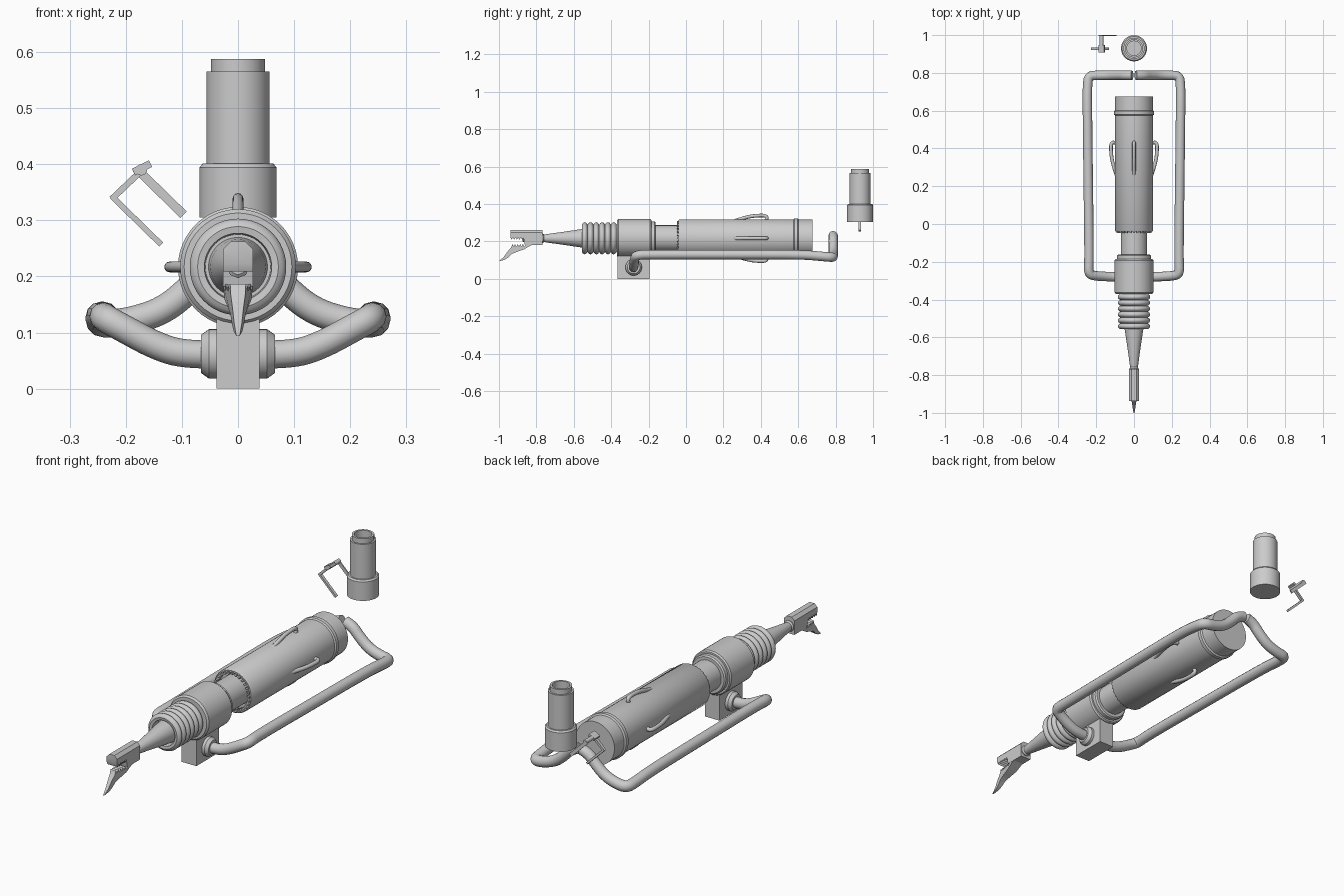
import bpy, bmesh, math
from mathutils import Vector, Matrix

if "Cube" in bpy.data.objects:
    bpy.data.objects.remove(bpy.data.objects["Cube"])

ZC = 0.217  # height of the main tool axis


def finish(bm, name):
    bmesh.ops.recalc_face_normals(bm, faces=bm.faces)
    me = bpy.data.meshes.new(name)
    bm.to_mesh(me)
    bm.free()
    ob = bpy.data.objects.new(name, me)
    bpy.context.collection.objects.link(ob)
    return ob


def lathe(name, prof, axis='Y', loc=(0, 0, ZC), n=48):
    """Revolve (position, radius) pairs about an axis; both ends are capped."""
    bm = bmesh.new()
    rings = []
    for p, r in prof:
        ring = []
        for i in range(n):
            a = 2 * math.pi * i / n
            c, s = r * math.cos(a), r * math.sin(a)
            co = {'X': (p, c, s), 'Y': (c, p, s), 'Z': (c, s, p)}[axis]
            ring.append(bm.verts.new(Vector(co) + Vector(loc)))
        rings.append(ring)
    for a, b in zip(rings, rings[1:]):
        for i in range(n):
            j = (i + 1) % n
            bm.faces.new((a[i], a[j], b[j], b[i]))
    bm.faces.new(rings[0])
    bm.faces.new(rings[-1])
    return finish(bm, name)


def prism(name, pts, width, bevel_above=None):
    """Extrude a (y, z) side profile symmetrically in x; width is a function of y."""
    bm = bmesh.new()
    l, r = [[bm.verts.new((s * width(y), y, z)) for y, z in pts] for s in (-1, 1)]
    bm.faces.new(l)
    bm.faces.new(r)
    for i in range(len(pts)):
        j = (i + 1) % len(pts)
        bm.faces.new((l[i], l[j], r[j], r[i]))
    if bevel_above:
        es = [e for e in bm.edges if all(v.co.z > bevel_above for v in e.verts)
              and abs(e.verts[0].co.x - e.verts[1].co.x) < 0.001]
        bmesh.ops.bevel(bm, geom=es, offset=0.014, segments=1, affect='EDGES')
    return finish(bm, name)


def tube(name, pts, radius):
    cu = bpy.data.curves.new(name, 'CURVE')
    cu.dimensions = '3D'
    cu.bevel_depth, cu.bevel_resolution, cu.use_fill_caps = radius, 4, True
    sp = cu.splines.new('NURBS')
    sp.points.add(len(pts) - 1)
    for q, p in zip(sp.points, pts):
        q.co = (*p, 1)
    sp.order_u, sp.resolution_u, sp.use_endpoint_u = 3, 6, True
    ob = bpy.data.objects.new(name, cu)
    bpy.context.collection.objects.link(ob)
    return ob


def box(name, loc, size, rot_y=0.0):
    bm = bmesh.new()
    m = Matrix.Translation(loc) @ Matrix.Rotation(rot_y, 4, 'Y') @ Matrix.Diagonal((*size, 1))
    bmesh.ops.create_cube(bm, size=1, matrix=m)
    return finish(bm, name)


def strip(name, a, b, y, width, depth):
    """Flat bar between two (x, z) points."""
    dx, dz = b[0] - a[0], b[1] - a[1]
    return box(name, ((a[0] + b[0]) / 2, y, (a[1] + b[1]) / 2),
               (math.hypot(dx, dz), depth, width), -math.atan2(dz, dx))


# Main grip with hollow front lip and raised rear band
lathe("main_grip", [(-0.01, 0.06), (-0.01, 0.088), (-0.04, 0.088), (-0.04, 0.097), (-0.034, 0.101),
                    (0.575, 0.101), (0.58, 0.107), (0.597, 0.107), (0.602, 0.1), (0.675, 0.1)])
for i in range(28):
    a = 2 * math.pi * i / 28
    box(f"grip_tooth_{i}", (0.087 * math.cos(a), -0.035, ZC + 0.087 * math.sin(a)),
        (0.012, 0.024, 0.009), -a)

# Neck and collar
lathe("neck", [(-0.18, 0.07), (0.0, 0.07)])
lathe("collar", [(-0.37, 0.075), (-0.37, 0.096), (-0.362, 0.103), (-0.192, 0.103), (-0.185, 0.098),
                 (-0.185, 0.09), (-0.168, 0.09), (-0.162, 0.084), (-0.162, 0.06)])

# Ribbed bellows, recessed at the front
ribs, pitch = 6, 0.031
prof = [(-0.52, 0.03), (-0.52, 0.058), (-0.555, 0.06)]
for k in range(ribs):
    y0 = -0.557 + k * pitch
    prof += [(y0 + pitch * t, 0.072 + 0.014 * math.sin(math.pi * t) ** 0.7)
             for t in (0.0, 0.12, 0.3, 0.5, 0.7, 0.88)]
lathe("bellows", prof + [(-0.368, 0.072)])

# Tapered nose
lathe("nose_cone", [(-0.785, 0.02), (-0.777, 0.025), (-0.765, 0.025), (-0.758, 0.02), (-0.74, 0.023),
                    (-0.66, 0.034), (-0.56, 0.049), (-0.515, 0.053)])

# Toothed jaws: fixed upper one, curved claw below
up = [(-0.768, 0.182), (-0.768, 0.262), (-0.938, 0.262), (-0.938, 0.222)]
for k in range(5):
    up += [(-0.932 + k * 0.014, 0.209), (-0.925 + k * 0.014, 0.222)]
prism("upper_jaw", up + [(-0.862, 0.182)], lambda y: 0.027, 0.255)
low = [(-0.815, 0.184), (-0.835, 0.176), (-0.865, 0.158), (-0.90, 0.146), (-0.93, 0.134),
       (-0.95, 0.115), (-0.97, 0.102), (-1.0, 0.094), (-0.975, 0.117), (-0.955, 0.145), (-0.935, 0.168)]
for k in range(5):
    low += [(-0.928 + k * 0.014, 0.187), (-0.921 + k * 0.014, 0.173)]
prism("lower_claw", low + [(-0.85, 0.187)], lambda y: 0.003 + 0.023 * min(1, (y + 1) / 0.15))
lathe("jaw_core", [(-0.875, 0.014), (-0.87, 0.02), (-0.80, 0.02)], n=8)

# Mounting block and side bosses
box("mount_block", (0, -0.28, 0.065), (0.077, 0.17, 0.13))
for s, side in ((1, "right"), (-1, "left")):
    lathe("boss_" + side, [(s * 0.03, 0.044), (s * 0.052, 0.044), (s * 0.066, 0.034), (s * 0.066, 0.02)],
          'X', (0, -0.28, 0.062), 32)
    # Bent side rail running from the boss round to the back
    path = [(0.05, -0.28, 0.061), (0.10, -0.28, 0.061), (0.15, -0.278, 0.078), (0.205, -0.275, 0.108),
            (0.242, -0.265, 0.128), (0.237, -0.19, 0.13), (0.242, 0.2, 0.13), (0.247, 0.62, 0.13),
            (0.247, 0.73, 0.12), (0.24, 0.785, 0.115), (0.19, 0.787, 0.12), (0.13, 0.787, 0.14),
            (0.08, 0.787, 0.183), (0.045, 0.787, 0.222), (0.01, 0.787, 0.232)]
    tube("rail_" + side, [(s * x, y, z) for x, y, z in path], 0.025)

# Four wire loops round the grip
for k in range(4):
    a = k * math.pi / 2
    loop = [(0.25, 0.09), (0.29, 0.103), (0.34, 0.117), (0.385, 0.122), (0.425, 0.122), (0.435, 0.108), (0.425, 0.09)]
    tube(f"grip_loop_{k}", [(r * math.cos(a), y, ZC + r * math.sin(a)) for y, r in loop], 0.0095)

# Separate stepped canister, open at the top
lathe("canister", [(0.305, 0.069), (0.394, 0.069), (0.401, 0.063), (0.401, 0.056), (0.565, 0.056),
                   (0.565, 0.048), (0.588, 0.048), (0.588, 0.038), (0.46, 0.038)], 'Z', (0, 0.93, 0))

# Separate bent bracket with pivot
strip("bracket_lower_leg", (-0.225, 0.343), (-0.137, 0.257), 0.928, 0.01, 0.014)
strip("bracket_bridge", (-0.225, 0.338), (-0.162, 0.398), 0.928, 0.011, 0.014)
strip("bracket_upper_leg", (-0.182, 0.393), (-0.097, 0.31), 0.997, 0.016, 0.006)
strip("bracket_head", (-0.186, 0.386), (-0.156, 0.401), 0.928, 0.013, 0.04)
lathe("bracket_pivot", [(0.91, 0.01), (0.998, 0.01)], 'Y', (-0.172, 0, 0.39), 16)

# Curves to meshes, smooth shading with sharp edges kept
bpy.ops.object.select_all(action='SELECT')
bpy.context.view_layer.objects.active = bpy.data.objects["rail_right"]
bpy.ops.object.convert(target='MESH')
bpy.ops.object.select_all(action='SELECT')
bpy.ops.object.shade_smooth_by_angle(angle=math.radians(35))
